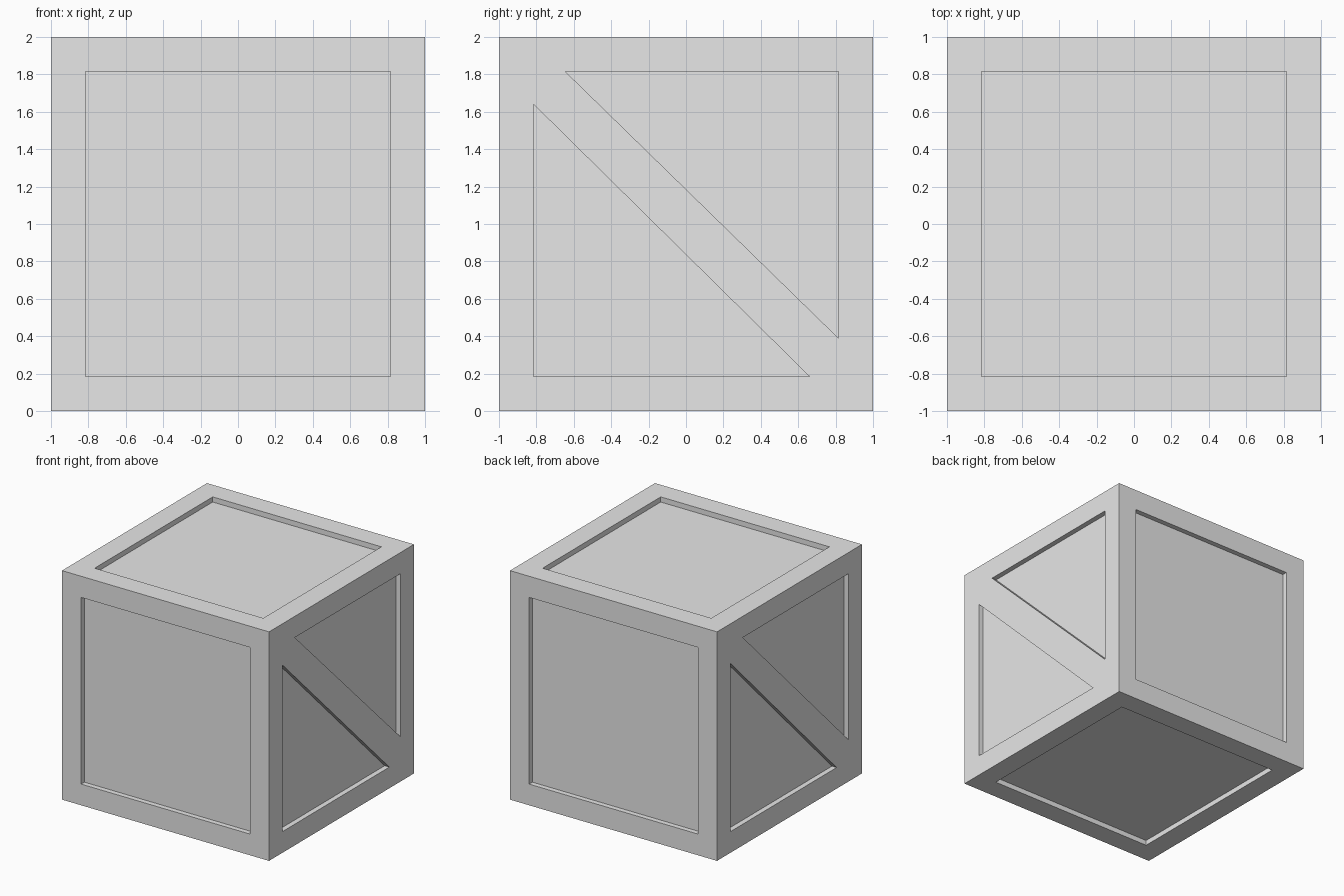
import bpy
import bmesh
from math import radians
from mathutils import Matrix, Vector

DEPTH = 0.045   # how far the panels sit behind the frame
RIM = 0.815     # half width of the panel openings

cube = bpy.data.objects.get("Cube")
if cube:
    bpy.data.objects.remove(cube, do_unlink=True)

grey = bpy.data.materials.new("plain grey")
grey.use_nodes = True
grey.diffuse_color = (0.8, 0.8, 0.8, 1)
grey.node_tree.nodes["Principled BSDF"].inputs["Base Color"].default_value = (0.8, 0.8, 0.8, 1)


def ring(bm, turn, points, inset=0.0):
    """Place a flat outline on one side of the crate."""
    return [bm.verts.new(turn @ Vector((u, -1 + inset, v))) for u, v in points]


def add_side(bm, turn, openings):
    """Frame face with openings, each closed by a recessed panel."""
    outline = ring(bm, turn, [(-1, -1), (1, -1), (1, 1), (-1, 1)])
    rims = [ring(bm, turn, pts) for pts in openings]
    edges = [bm.edges.new((a, b))
             for loop in [outline] + rims
             for a, b in zip(loop, loop[1:] + loop[:1])]
    bmesh.ops.triangle_fill(bm, edges=edges, use_beauty=True,
                            normal=turn @ Vector((0, -1, 0)))
    for rim, pts in zip(rims, openings):
        floor = ring(bm, turn, pts, DEPTH)
        for i in range(len(rim)):
            j = (i + 1) % len(rim)
            bm.faces.new((rim[i], rim[j], floor[j], floor[i]))
        bm.faces.new(floor)


def braced(low_top, low_right, high_left, high_bottom):
    """Two triangular openings either side of a diagonal brace."""
    return [[(-RIM, -RIM), (low_right, -RIM), (-RIM, low_top)],
            [(RIM, RIM), (high_left, RIM), (RIM, high_bottom)]]


square = [[(-RIM, -RIM), (RIM, -RIM), (RIM, RIM), (-RIM, RIM)]]

bm = bmesh.new()
# Front, back, top and bottom have one square panel each
for angle, axis in ((0, "Z"), (180, "Z"), (90, "X"), (-90, "X")):
    add_side(bm, Matrix.Rotation(radians(angle), 3, axis), square)
# The two flanks carry the diagonal brace
add_side(bm, Matrix.Rotation(radians(90), 3, "Z"), braced(0.64, 0.66, -0.645, -0.61))
add_side(bm, Matrix.Rotation(radians(-90), 3, "Z"), braced(0.655, 0.65, -0.645, -0.635))

# Weld the six sides into one closed body standing on the ground
bmesh.ops.remove_doubles(bm, verts=bm.verts[:], dist=0.0005)
bmesh.ops.recalc_face_normals(bm, faces=bm.faces[:])
bmesh.ops.translate(bm, verts=bm.verts[:], vec=(0, 0, 1))

mesh = bpy.data.meshes.new("crate")
bm.to_mesh(mesh)
bm.free()
mesh.materials.append(grey)
crate = bpy.data.objects.new("crate", mesh)
bpy.context.scene.collection.objects.link(crate)
